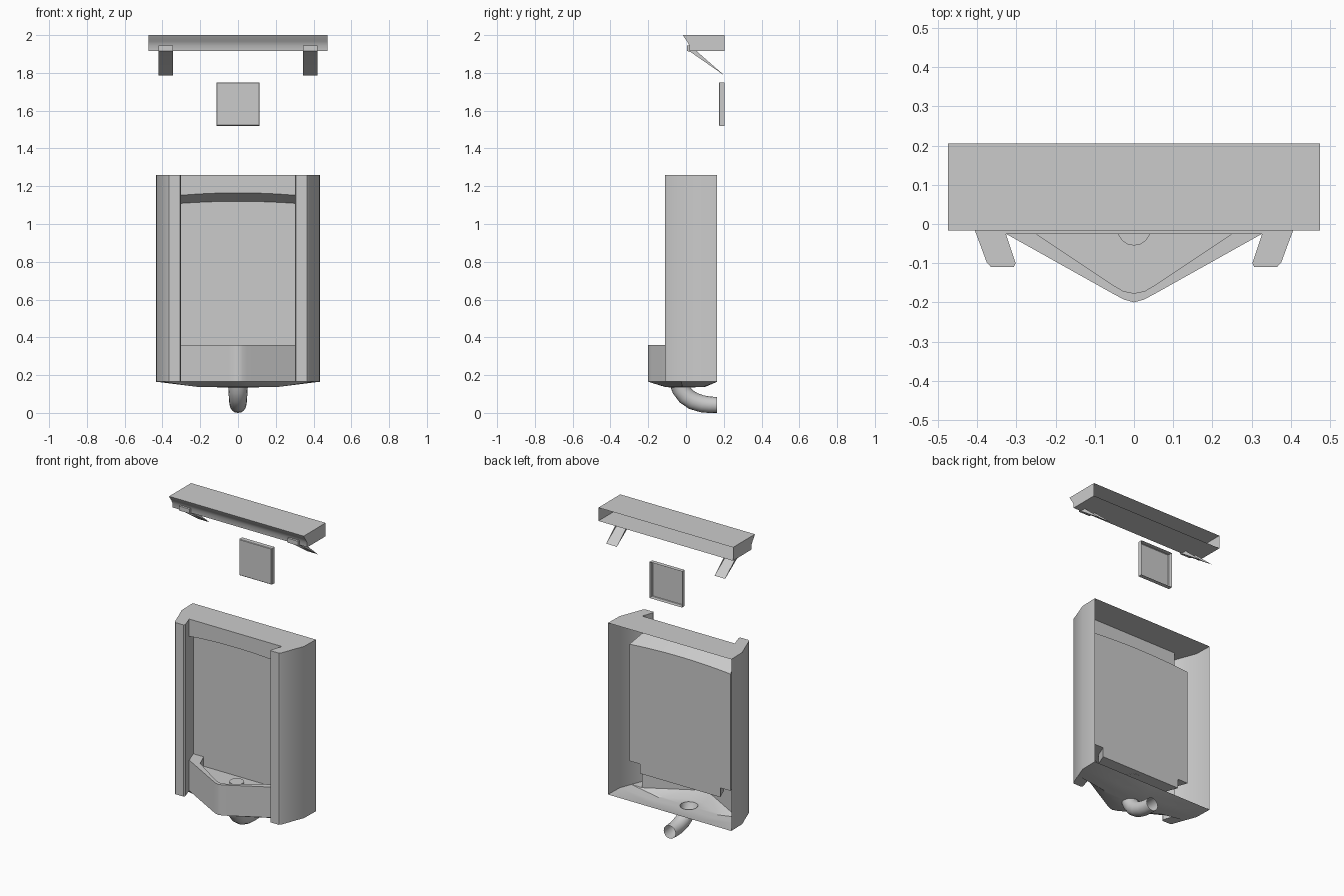
import bpy, bmesh
from math import sin, cos, pi, radians

if "Cube" in bpy.data.objects:
    bpy.data.objects.remove(bpy.data.objects["Cube"])


def build(name, faces, mirror=False, smooth=30):
    """Make one object from polygons, optionally mirrored across x = 0."""
    bm = bmesh.new()
    for f in faces:
        bm.faces.new([bm.verts.new(p) for p in f])
    bmesh.ops.remove_doubles(bm, verts=bm.verts, dist=0.0005)
    bmesh.ops.recalc_face_normals(bm, faces=bm.faces)
    me = bpy.data.meshes.new(name)
    bm.to_mesh(me)
    bm.free()
    ob = bpy.data.objects.new(name, me)
    bpy.context.collection.objects.link(ob)
    if mirror:
        m = ob.modifiers.new("mirror", 'MIRROR')
        m.use_clip = True
    bpy.ops.object.select_all(action='DESELECT')
    ob.select_set(True)
    bpy.context.view_layer.objects.active = ob
    bpy.ops.object.shade_smooth_by_angle(angle=radians(smooth))
    return ob


def at(pts, z):
    return [(x, y, z) for x, y in pts]


def strip(a, b):
    """Quads between two point rows of equal length."""
    return [[a[i], a[i + 1], b[i + 1], b[i]] for i in range(len(a) - 1)]


TOP, BOTTOM, RIM, FLOOR = 1.26, 0.165, 0.36, 0.30
joint, back = (0.327, -0.025), (0.357, 0.06)

# Right half of the outer shell: side wall and front column
outer = [(0.435, 0.165), (0.432, 0.05), (0.403, -0.025), (0.376, -0.098),
         (0.365, -0.11), (0.307, -0.11), (0.302, -0.1), joint]
body = strip(at(outer, BOTTOM), at(outer, TOP))
body.append(at(outer + [(0, joint[1]), (0, 0.165)], TOP))
body.append(at(outer[2:], BOTTOM))

# Arched header above the recess, its sloping underside and the back panel
N = 8
ts = [1 - i / N for i in range(N + 1)]
head_top = [(joint[0] * t, joint[1], TOP) for t in ts]
head_low = [(joint[0] * t, joint[1], 1.165 - 0.015 * t * t) for t in ts]
panel_top = [(back[0] * t, back[1], 1.12 - 0.015 * t * t) for t in ts]
body += strip(head_top, head_low) + strip(head_low, panel_top)
inner_x = 0.284
body.append(panel_top + [(0, back[1], FLOOR), (inner_x, back[1], FLOOR),
                         (inner_x, back[1], RIM), (*back, RIM)])
body.append([(*joint, RIM), (*back, RIM), panel_top[0], head_low[0]])
build("urinal_body", body, True)

# Basin: outer skirt, rim, inner wall and floor
skirt = [back, joint, (0.05, -0.18), (0.025, -0.193), (0, -0.2)]
inner = [(inner_x, back[1]), (0.25, -0.025), (0.055, -0.155), (0.028, -0.171), (0, -0.177)]
basin = strip(at(skirt[1:], BOTTOM), at(skirt[1:], RIM))
basin += strip(at(skirt, RIM), at(inner, RIM))
basin += strip(at(inner, RIM), at(inner, FLOOR))
basin.append(at(inner + [(0, back[1])], FLOOR))
build("basin", basin, True)

# Shallow tapered underside with a hole for the waste pipe
edge = [(0, -0.2), (0.05, -0.18), joint, (0.403, -0.025),
        (0.432, 0.05), (0.435, 0.165), (0, 0.165)]
low = [(0, -0.11), (0.05, -0.1), (0.19, -0.04), (0.21, -0.02),
       (0.21, 0.03), (0.17, 0.09), (0, 0.1)]
hole = [(0.052 * sin(pi * i / 6), -0.03 - 0.052 * cos(pi * i / 6)) for i in range(7)]
build("underside", strip(at(edge, BOTTOM), at(low, 0.137))
      + strip(at(low, 0.137), at(hole, 0.135)), True)

# Drain cover
bpy.ops.mesh.primitive_cylinder_add(vertices=16, radius=0.043, depth=0.008,
                                    location=(0, -0.012, FLOOR + 0.003))
bpy.context.object.name = "drain_cover"

# Waste pipe: rings swept along a bend towards the wall
path = [(-0.03, 0.137, 0), (-0.02, 0.115, 15), (0.005, 0.085, 38), (0.04, 0.062, 60),
        (0.085, 0.048, 78), (0.125, 0.043, 86), (0.165, 0.042, 90)]
rings = []
for i, (y, z, deg) in enumerate(path):
    r = 0.052 - 0.01 * i / (len(path) - 1)
    a = radians(deg)
    rings.append([(r * cos(2 * pi * k / 16),
                   y + r * sin(2 * pi * k / 16) * cos(a),
                   z + r * sin(2 * pi * k / 16) * sin(a)) for k in range(17)])
build("waste_pipe", [q for a, b in zip(rings, rings[1:]) for q in strip(a, b)], smooth=60)


def profile_box(name, profile, x0, x1):
    """Extrude an open (y, z) profile along x and cap both ends."""
    a = [(x0, y, z) for y, z in profile]
    b = [(x1, y, z) for y, z in profile]
    return build(name, strip(a, b) + [a, b])


# Shelf, open at the wall side
profile_box("shelf", [(0.205, 2.0), (-0.016, 2.0), (-0.01, 1.988), (0.005, 1.968),
                      (0.018, 1.945), (0.02, 1.915), (0.205, 1.915)], -0.475, 0.475)

# Hollow wedge brackets with a front tab
for side, s in (("left", -1), ("right", 1)):
    profile_box(side + "_bracket", [(0.022, 1.945), (0.004, 1.945), (0.004, 1.917),
                                    (0.025, 1.91), (0.205, 1.785)], s * 0.345, s * 0.42)

# Flush sensor plate, open at the wall side
W, E, F, B = 0.115, 0.112, 0.175, 0.205


def square(w, y):
    return [(x * w, y, 1.635 + z * w) for x, z in ((-1, -1), (1, -1), (1, 1), (-1, 1), (-1, -1))]


build("sensor_plate", strip(square(W, B), square(W, F + 0.003))
      + strip(square(W, F + 0.003), square(E, F)) + [square(E, F)[:4]])
